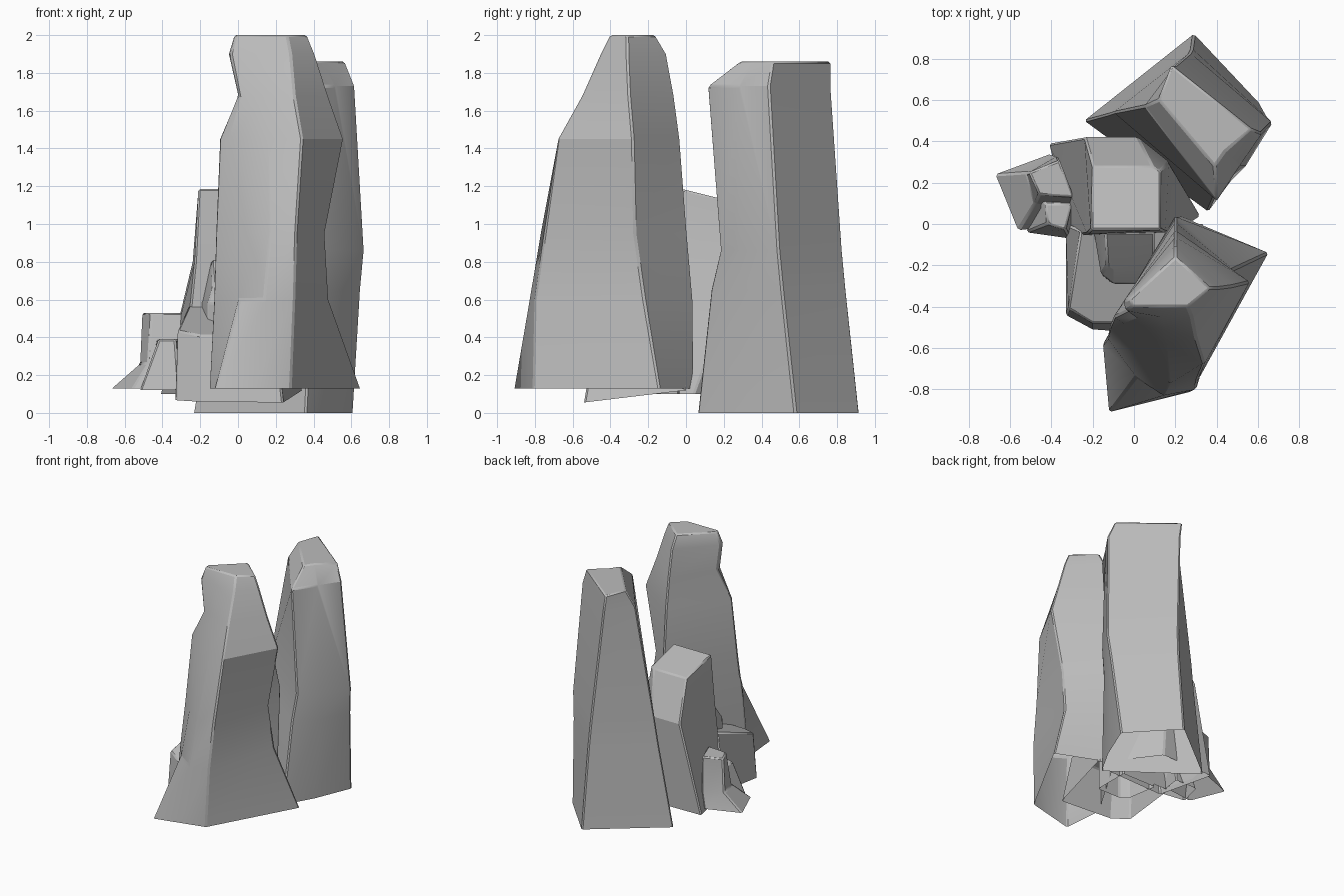
import bpy
import bmesh
import math

default_cube = bpy.data.objects.get("Cube")
if default_cube:
    bpy.data.objects.remove(default_cube, do_unlink=True)

# One plain stone colour for every rock
stone = bpy.data.materials.new("grey stone")
stone.use_nodes = True
stone.diffuse_color = (.5, .5, .5, 1)
shader = next(node for node in stone.node_tree.nodes if node.type == "BSDF_PRINCIPLED")
shader.inputs["Base Color"].default_value = stone.diffuse_color
shader.inputs["Roughness"].default_value = .9


def skin_corners(bm, heights, corners, base_slope, top_slope):
    """Join corner lines, listed anticlockwise, into open-based rock walls and a top."""
    lines = []
    for corner in corners:
        line = [bm.verts.new((x, y, z)) for (x, y), z in zip(corner, heights)]
        line[0].co.z += base_slope * line[0].co.y
        line[-1].co.z += top_slope * line[-1].co.y
        lines.append(line)
    for line, following in zip(lines, lines[1:] + lines[:1]):
        for lower_left, lower_right, upper_right, upper_left in zip(
                line, following, following[1:], line[1:]):
            bm.faces.new((lower_left, lower_right, upper_right, upper_left))
    bm.faces.new([line[-1] for line in lines])


def add_worn_edges(rock_object):
    """Chamfer the sharp edges, leaving the shallow bends soft."""
    bevel = rock_object.modifiers.new("worn edges", "BEVEL")
    bevel.width = .01
    bevel.segments = 1
    bevel.limit_method = "ANGLE"
    bevel.angle_limit = math.radians(30)
    bpy.ops.object.select_all(action="DESELECT")
    rock_object.select_set(True)
    bpy.context.view_layer.objects.active = rock_object
    bpy.ops.object.shade_smooth_by_angle(angle=math.radians(25))


def add_rock(name, heights, *corners, base_slope=0, top_slope=0):
    """Build one rock from shared heights and the plan position of each corner."""
    mesh = bpy.data.meshes.new(name)
    bm = bmesh.new()
    skin_corners(bm, heights, corners, base_slope, top_slope)
    bm.to_mesh(mesh)
    bm.free()
    mesh.materials.append(stone)
    rock_object = bpy.data.objects.new(name, mesh)
    bpy.context.collection.objects.link(rock_object)
    add_worn_edges(rock_object)


# Tallest pillar: front, right, back, left, front-left and middle front lines
add_rock(
    "tall_front_pillar", (.13, .6, .95, 1.45, 1.68, 1.9, 2),
    [(.28, -.81), (.3, -.8), (.31, -.75), (.34, -.68), (.3, -.55), (.28, -.45), (.26, -.4)],
    [(.65, -.14), (.48, -.22), (.46, -.27), (.56, -.28), (.48, -.3), (.41, -.31), (.37, -.31)],
    [(.22, .04), (.2, .04), (.2, .01), (.2, -.03), (.2, -.06), (.2, -.1), (.2, -.16)],
    [(-.15, -.58), (-.13, -.55), (-.12, -.5), (-.1, -.45), (0, -.4), (-.05, -.37), (-.02, -.36)],
    [(-.12, -.91), (.01, -.74), (.01, -.63), (-.05, -.48), (.01, -.45), (-.04, -.42), (-.01, -.4)],
    [(.08, -.86), (.14, -.83), (.17, -.77), (.16, -.58), (.15, -.51), (.13, -.45), (.13, -.4)])

# Rear pillar: front, front-right, right, back and left corners
add_rock(
    "rear_pillar", (0, .65, .86, 1.73, 1.86),
    [(.36, .06), (.39, .13), (.4, .18), (.4, .11), (.39, .28)],
    [(.49, .29), (.53, .29), (.54, .28), (.51, .28), (.44, .35)],
    [(.61, .58), (.65, .51), (.67, .49), (.62, .44), (.57, .46)],
    [(.29, .92), (.28, .85), (.27, .83), (.2, .77), (.18, .77)],
    [(-.24, .5), (-.13, .53), (-.1, .54), (.05, .57), (.12, .6)])

# Middle stump with its sloping back
add_rock(
    "middle_stump", (.1, .8, 1.18),
    [(-.3, -.06), (-.23, -.05), (-.21, -.03)],
    [(.2, -.04), (.15, -.04), (.13, -.03)],
    [(.32, .04), (.17, .3), (.13, .26)],
    [(.05, .4), (.02, .42), (.09, .28)],
    [(-.41, .39), (-.24, .42), (-.2, .28)],
    top_slope=-.25)

# Low blocks leaning on the front of the stump
add_rock(
    "low_front_block", (.12, .58),
    [(-.33, -.44), (-.32, -.41)],
    [(-.2, -.51), (-.2, -.48)],
    [(.24, -.54), (.2, -.48)],
    [(.34, 0), (.2, -.03)],
    [(-.33, 0), (-.26, -.03)],
    base_slope=.12, top_slope=.35)
add_rock(
    "small_step_block", (.1, .58, .85),
    [(-.16, -.25), (-.16, -.24), (-.13, -.2)],
    [(-.1, -.29), (-.1, -.29), (-.1, -.22)],
    [(.1, -.29), (.1, -.29), (.1, -.22)],
    [(.1, 0), (.1, 0), (.1, -.04)],
    [(-.2, 0), (-.2, 0), (-.14, -.04)],
    top_slope=.9)

# Little stones at the side, with a splayed foot
add_rock(
    "side_stone", (.13, .26, .53),
    [(-.56, -.03), (-.48, .1), (-.46, .14)],
    [(-.3, 0), (-.3, .08), (-.29, .13)],
    [(-.4, .34), (-.37, .33), (-.36, .31)],
    [(-.67, .24), (-.52, .25), (-.51, .25)])
add_rock(
    "side_pebble", (.12, .39),
    [(-.52, -.04), (-.42, 0)],
    [(-.31, -.07), (-.33, -.03)],
    [(-.28, .15), (-.3, .1)],
    [(-.47, .15), (-.43, .1)])
